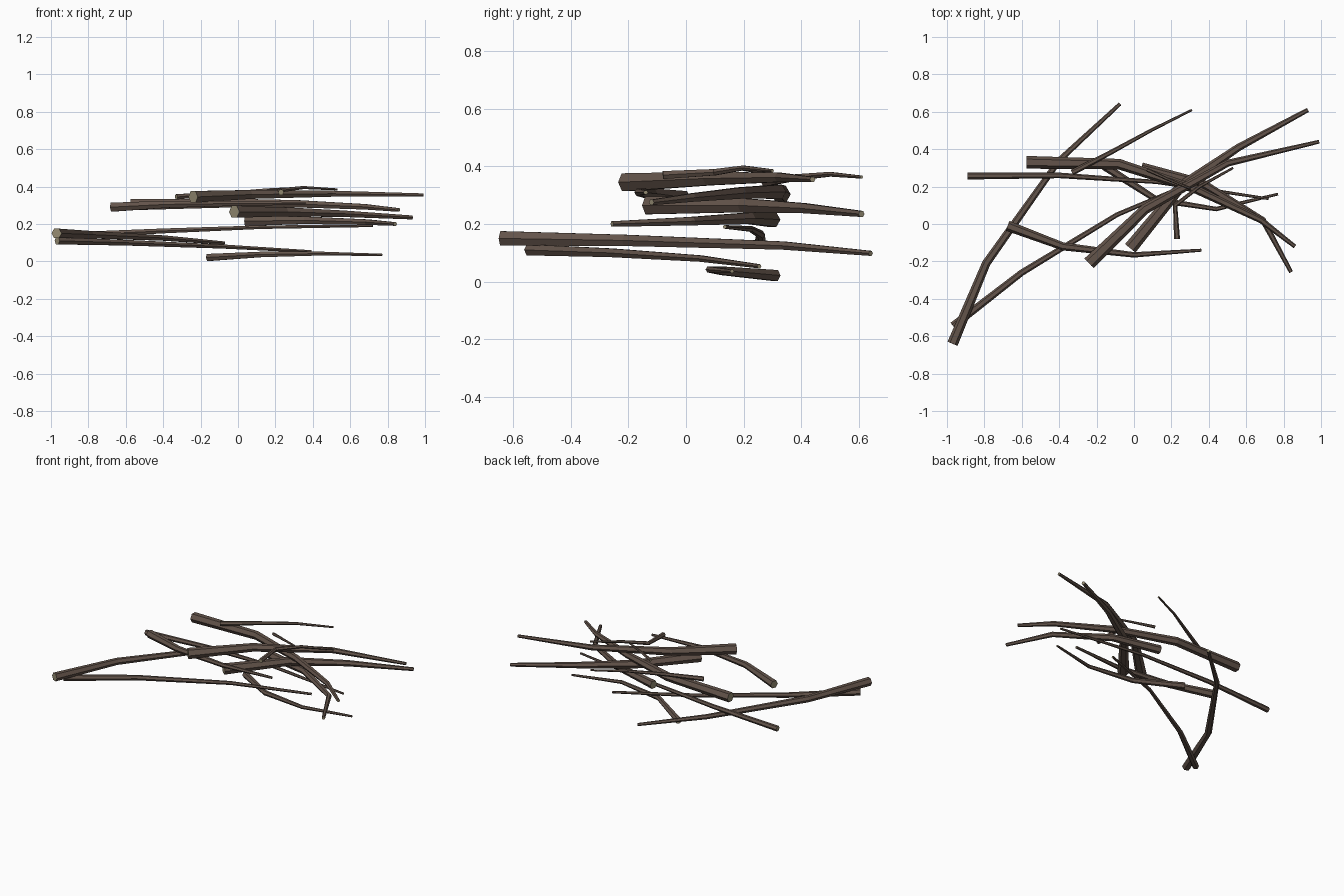
import bpy, bmesh, math
from mathutils import Vector

if "Cube" in bpy.data.objects:
    bpy.data.objects.remove(bpy.data.objects["Cube"])

def mat(name, c):
    m = bpy.data.materials.new(name)
    m.diffuse_color = (*c, 1)
    m.use_nodes = True
    m.node_tree.nodes["Principled BSDF"].inputs["Base Color"].default_value = m.diffuse_color
    return m

BARK = mat("bark_brown", (0.125, 0.088, 0.069))
CUT = mat("cut_wood", (0.30, 0.26, 0.17))
SIDES = 6

def branch(name, pts, r0, r1):
    """Six-sided tapered stick along a path, with pale cut ends."""
    pts = [Vector(p) for p in pts]
    n = len(pts)
    bm = bmesh.new()
    rings = []
    for i, p in enumerate(pts):
        t = (pts[min(i + 1, n - 1)] - pts[max(i - 1, 0)]).normalized()
        side = t.cross(Vector((0, 0, 1))).normalized()
        up = side.cross(t)
        r = r0 + (r1 - r0) * i / (n - 1)
        rings.append([bm.verts.new(p + r * (math.cos(a) * side + math.sin(a) * up))
                      for a in (math.tau * k / SIDES for k in range(SIDES))])
    for a, b in zip(rings, rings[1:]):
        for k in range(SIDES):
            j = (k + 1) % SIDES
            bm.faces.new((a[k], a[j], b[j], b[k]))
    for ring in (rings[0], rings[-1]):
        bm.faces.new(ring).material_index = 1
    bmesh.ops.recalc_face_normals(bm, faces=bm.faces)
    me = bpy.data.meshes.new(name)
    bm.to_mesh(me)
    bm.free()
    me.materials.append(BARK)
    me.materials.append(CUT)
    bpy.context.collection.objects.link(bpy.data.objects.new(name, me))

# low branches
branch("bottom_branch", [(-.16, .31, .021), (.12, .13, .037), (.44, .08, .042), (.77, .16, .035)], .022, .007)
branch("low_long_branch", [(-.967, -.545, .11), (-.60, -.26, .1), (-.09, .05, .08), (.39, .255, .053)], .022, .008)
branch("left_curved_branch", [(-.97, -.64, .15), (-.79, -.21, .143), (-.40, .34, .125), (-.075, .642, .098)], .029, .010)
branch("rear_straight_branch", [(-.89, .257, .14), (-.40, .26, .163), (.12, .225, .183), (.72, .135, .19)], .019, .007)
# middle branches
branch("right_drooping_branch", [(.04, .30, .215), (.36, .22, .22), (.69, .02, .21), (.84, -.257, .2)], .029, .011)
branch("thick_diagonal_branch", [(-.02, -.13, .265), (.25, .2, .265), (.56, .41, .255), (.93, .61, .235)], .036, .012)
branch("front_branch", [(-.675, -.01, .29), (-.38, -.12, .305), (0, -.165, .31), (.36, -.14, .31)], .028, .008)
branch("rear_thick_branch", [(-.575, .33, .303), (-.08, .32, .312), (.32, .19, .308),
                             (.68, .02, .292), (.86, -.12, .275)], .034, .011)
# top branches and twigs
branch("top_thick_branch", [(-.24, -.21, .345), (.06, .08, .358), (.50, .325, .362), (.99, .44, .355)], .036, .010)
branch("rear_twig", [(-.33, .275, .345), (-.12, .385, .362), (.09, .50, .373), (.31, .61, .363)], .016, .006)
branch("top_twig", [(.23, -.08, .37), (.22, .10, .38), (.35, .20, .395), (.53, .30, .385)], .016, .006)
branch("short_twig", [(.07, .29, .375), (.18, .24, .385), (.30, .19, .392)], .010, .006)
